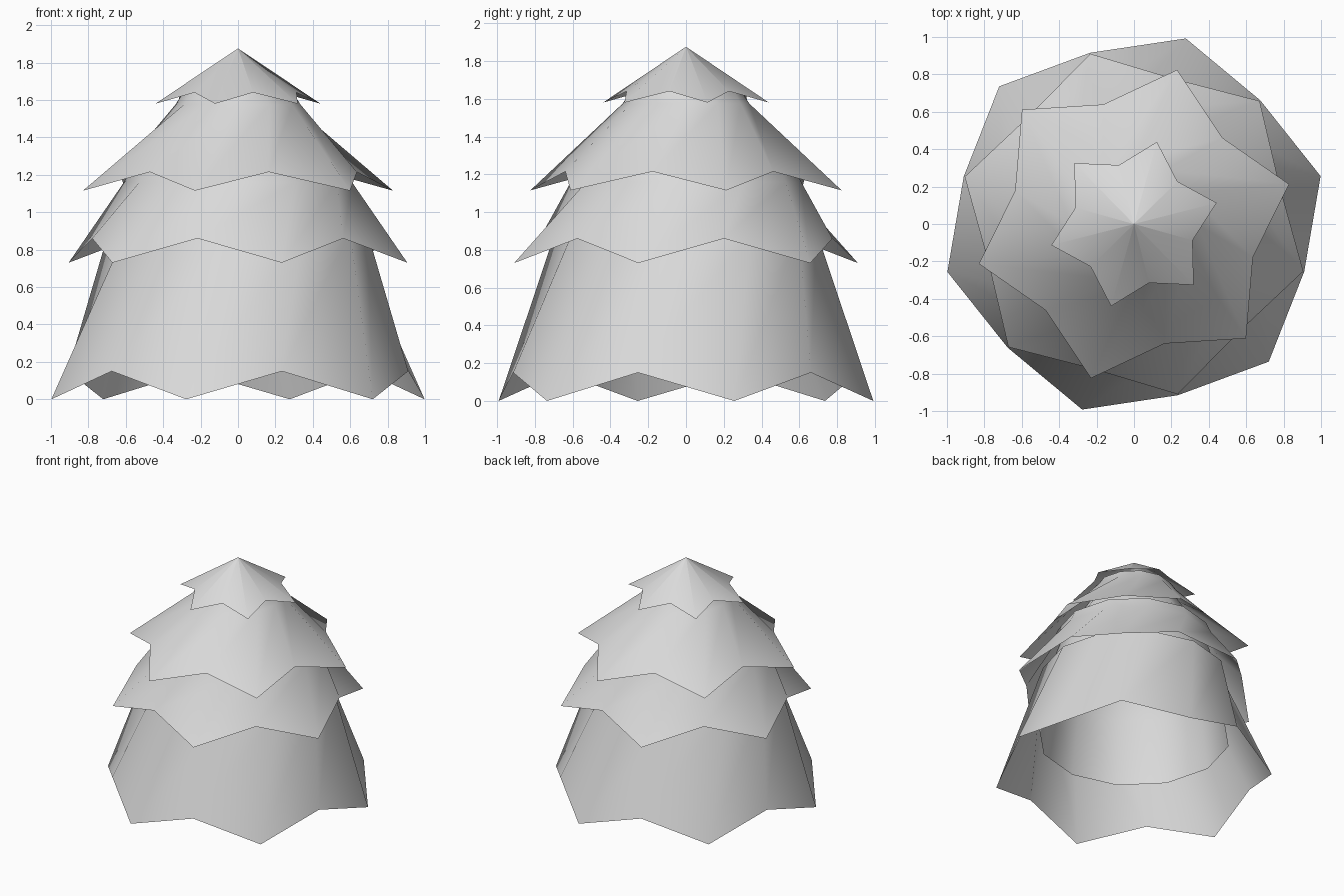
import bpy
import bmesh
from math import cos, sin, radians

cube = bpy.data.objects.get("Cube")
if cube:
    bpy.data.objects.remove(cube, do_unlink=True)

SIDES = 12
TURN = 14.4       # angle of the first rim point
TWIST = 15.6      # rims are turned against the rings above them

grey = bpy.data.materials.new("light_grey")
grey.use_nodes = True
COLOUR = (0.7, 0.7, 0.7, 1)
grey.diffuse_color = COLOUR
grey.node_tree.nodes["Principled BSDF"].inputs["Base Color"].default_value = COLOUR


def ring(bm, even, odd, turn):
    """Ring of vertices alternating between two (radius, height) pairs."""
    verts = []
    for i in range(SIDES):
        r, z = odd if i % 2 else even
        a = radians(turn + i * 360 / SIDES)
        verts.append(bm.verts.new((r * cos(a), r * sin(a), z)))
    return verts


def finish(bm, rings, name):
    """Join the rings from bottom to top and make a smooth object."""
    for low, high in zip(rings, rings[1:]):
        for i in range(SIDES):
            j = (i + 1) % SIDES
            bm.faces.new((low[i], low[j], high[j], high[i])).smooth = True
    mesh = bpy.data.meshes.new(name)
    bm.to_mesh(mesh)
    bm.free()
    mesh.materials.append(grey)
    bpy.context.collection.objects.link(bpy.data.objects.new(name, mesh))


def skirt(name, tip, valley, tops, turn=TURN):
    """Open star-edged skirt rising to plain rings."""
    bm = bmesh.new()
    rings = [ring(bm, tip, valley, turn)]
    rings += [ring(bm, top, top, turn + TWIST) for top in tops]
    finish(bm, rings, name)


# Four tiers of branches, the second one turned by half a point
skirt("bottom_branches", (1.03, 0), (0.945, 0.15), [(0.69, 0.9)])
skirt("lower_branches", (0.94, 0.73), (0.805, 0.86),
      [(0.61, 1.16), (0.57, 1.25)], TURN + 30)
skirt("upper_branches", (0.856, 1.115), (0.66, 1.215),
      [(0.335, 1.575), (0.29, 1.645)])
skirt("top_branches", (0.456, 1.58), (0.325, 1.64), [(0.001, 1.875)])

# Hollow inner core, open at the bottom
bm = bmesh.new()
core = [ring(bm, p, p, TURN + TWIST) for p in
        ((0.715, 0.37), (0.64, 0.88), (0.55, 1.16), (0.28, 1.6))]
finish(bm, core, "inner_core")
